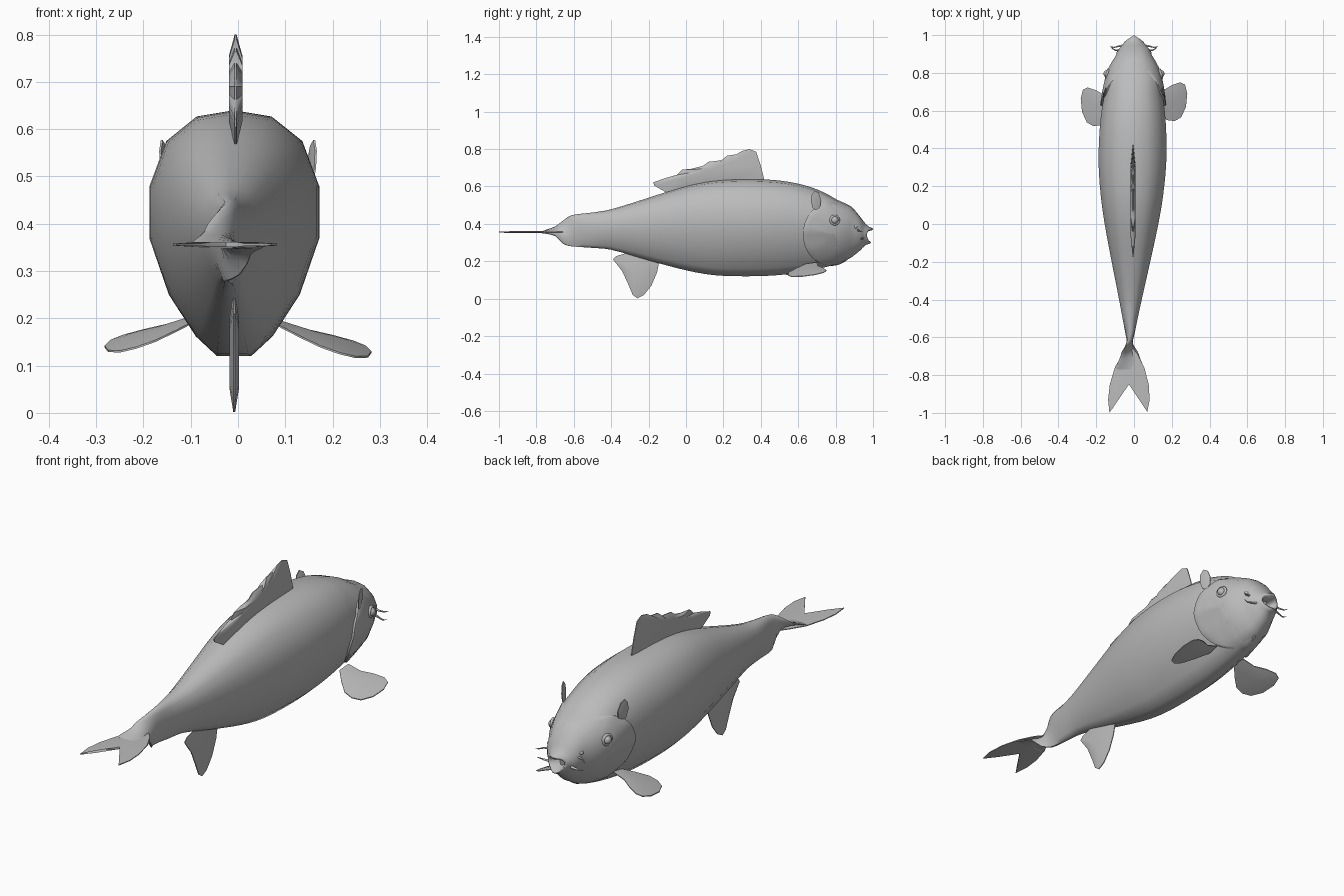
import bpy, bmesh, math
from mathutils import Vector

if "Cube" in bpy.data.objects:
    bpy.data.objects.remove(bpy.data.objects["Cube"])

grey = bpy.data.materials.new("fish_grey")
grey.diffuse_color = (0.5, 0.5, 0.5, 1)
grey.use_nodes = True
grey.node_tree.nodes["Principled BSDF"].inputs["Base Color"].default_value = grey.diffuse_color


def finish(name, verts, faces, angle=60):
    me = bpy.data.meshes.new(name)
    me.from_pydata([tuple(v) for v in verts], [], faces)
    bm = bmesh.new()
    bm.from_mesh(me)
    bmesh.ops.recalc_face_normals(bm, faces=bm.faces)
    bm.to_mesh(me)
    bm.free()
    me.materials.append(grey)
    ob = bpy.data.objects.new(name, me)
    bpy.context.collection.objects.link(ob)
    bpy.ops.object.select_all(action='DESELECT')
    ob.select_set(True)
    bpy.context.view_layer.objects.active = ob
    bpy.ops.object.shade_smooth_by_angle(angle=math.radians(angle))
    return ob


def loft(name, rings, angle=60):
    n = len(rings[0])
    faces = [(i * n + j, i * n + (j + 1) % n, (i + 1) * n + (j + 1) % n, (i + 1) * n + j)
             for i in range(len(rings) - 1) for j in range(n)]
    faces += [tuple(range(n)), tuple(range((len(rings) - 1) * n, len(rings) * n))]
    return finish(name, [v for r in rings for v in r], faces, angle)


# Body stations: y, bottom z, top z, half width, twist in degrees
STATIONS = [
    (-0.77, 0.275, 0.435, 0.006, 90), (-0.70, 0.305, 0.415, 0.010, 65),
    (-0.655, 0.288, 0.425, 0.013, 22), (-0.61, 0.28, 0.447, 0.018, 0),
    (-0.50, 0.272, 0.461, 0.040, 0), (-0.40, 0.262, 0.478, 0.060, 0),
    (-0.20, 0.205, 0.54, 0.102, 0), (0.0, 0.152, 0.603, 0.142, 0),
    (0.15, 0.126, 0.632, 0.165, 0), (0.32, 0.12, 0.64, 0.179, 0),
    (0.48, 0.125, 0.634, 0.177, 0), (0.60, 0.14, 0.615, 0.167, 0),
    (0.68, 0.154, 0.592, 0.155, 0), (0.75, 0.17, 0.562, 0.149, 0),
    (0.81, 0.187, 0.528, 0.14, 0), (0.86, 0.207, 0.506, 0.116, 0),
    (0.89, 0.225, 0.487, 0.097, 0), (0.93, 0.257, 0.44, 0.078, 0),
    (0.965, 0.285, 0.395, 0.063, 0), (0.995, 0.295, 0.377, 0.05, 0)]
# Half cross-section: width fraction, height fraction
SECTION = [(0, 1), (0.44, 0.975), (0.8, 0.875), (1, 0.69), (1, 0.48),
           (0.77, 0.25), (0.45, 0.08), (0.2, 0)]


def station(y):
    """Smoothly interpolated station values at y."""
    i = max(k for k in range(len(STATIONS) - 1) if STATIONS[k][0] <= y or k == 0)
    p = [STATIONS[min(max(k, 0), len(STATIONS) - 1)] for k in range(i - 1, i + 3)]
    t = min(1, max(0, (y - p[1][0]) / (p[2][0] - p[1][0])))
    out = []
    for c in range(1, 5):
        h = p[2][0] - p[1][0]
        m = [(p[k + 1][c] - p[k - 1][c]) / (p[k + 1][0] - p[k - 1][0]) * h for k in (1, 2)]
        out.append((2*t**3 - 3*t*t + 1) * p[1][c] + (t**3 - 2*t*t + t) * m[0]
                   + (3*t*t - 2*t**3) * p[2][c] + (t**3 - t*t) * m[1])
    return out


def middle(y):
    return -0.022 * min(1, max(0, (0.9 - y) / 1.5))


def ring(y, scale=1.0, shift=0.0):
    zb, zt, hw, tw = station(y)
    zc, a = (zb + zt) / 2, math.radians(tw)
    half = SECTION + [(-u, v) for u, v in reversed(SECTION[1:])]
    pull = 0.03 * max(0, min(1, (y - 0.93) / 0.06))     # mouth corners sit further back
    pts = []
    for u, v in half:
        x, z = u * hw * scale, (zb + (zt - zb) * v - zc) * scale
        pts.append((middle(y) + x * math.cos(a) - z * math.sin(a),
                    y + shift - pull * abs(u) + 0.005 * (v - 1) * pull / 0.03,
                    zc + x * math.sin(a) + z * math.cos(a)))
    return pts


def side_width(y, z):
    """Half width of the body at a given y and z."""
    zb, zt, hw, _ = station(y)
    v = (z - zb) / (zt - zb)
    for (u0, v0), (u1, v1) in zip(SECTION, SECTION[1:]):
        if v1 <= v <= v0:
            return hw * (u0 + (u1 - u0) * (v0 - v) / (v0 - v1))
    return 0.0


# Body, ending in an open mouth that turns inward
ys = []
for s, e in zip(STATIONS, STATIONS[1:]):
    n = 3 if e[0] - s[0] > 0.06 else 2
    ys += [s[0] + (e[0] - s[0]) * k / n for k in range(n)]
rings = [ring(y) for y in ys] + [ring(0.995, 1.0, 0.002), ring(0.995, 0.9, 0.005),
                                 ring(0.995, 0.72, 0.0), ring(0.995, 0.5, -0.05)]
loft("body", rings)


# Fins: a flat outline swelling to a lens in the middle
def fin(name, outline, thick, place, core=0.6):
    n = len(outline)
    c = sum((Vector(p) for p in outline), Vector((0, 0))) / n
    verts = [place(p[0], p[1], s * 0.002) for s in (1, -1) for p in outline]
    for s in (1, -1):
        for p in outline:
            q = c + (Vector(p) - c) * core
            verts.append(place(q.x, q.y, s * thick))
    verts += [place(c.x, c.y, thick), place(c.x, c.y, -thick)]
    faces = []
    for j in range(n):
        k = (j + 1) % n
        faces.append((j, k, n + k, n + j))
        for s in (0, 1):
            faces.append((s*n + j, s*n + k, (2 + s)*n + k, (2 + s)*n + j))
            faces.append(((2 + s)*n + j, (2 + s)*n + k, 4*n + s))
    return finish(name, verts, faces, 40)


fin("dorsal_fin",
    [(-0.10, 0.565), (-0.17, 0.605), (-0.175, 0.622), (-0.11, 0.645), (-0.05, 0.662),
     (-0.02, 0.69), (0.03, 0.695), (0.09, 0.71), (0.12, 0.732), (0.19, 0.74),
     (0.22, 0.765), (0.27, 0.772), (0.30, 0.79), (0.34, 0.80), (0.375, 0.785),
     (0.40, 0.71), (0.42, 0.63), (0.30, 0.62), (0.10, 0.60)],
    0.014, lambda y, z, t: (-0.005 + t, y, z))
fin("anal_fin",
    [(-0.39, 0.21), (-0.375, 0.227), (-0.30, 0.25), (-0.14, 0.215), (-0.155, 0.14),
     (-0.185, 0.07), (-0.225, 0.02), (-0.26, 0.002), (-0.285, 0.02), (-0.31, 0.08),
     (-0.34, 0.145)],
    0.010, lambda y, z, t: (-0.008 + t, y, z))
fin("tail_fin",
    [(-0.022, -0.64), (-0.06, -0.69), (-0.10, -0.755), (-0.128, -0.85), (-0.137, -0.93),
     (-0.13, -1.0), (-0.115, -0.95), (-0.08, -0.895), (-0.025, -0.85), (0.015, -0.875),
     (0.05, -0.92), (0.07, -0.995), (0.083, -0.93), (0.078, -0.85), (0.055, -0.76),
     (0.02, -0.69)],
    0.005, lambda x, y, t: (x, y, 0.356 + t))

# Barbel paths per side: x, y, z
BARBELS = [[(0.07, 0.92, 0.37), (0.10, 0.92, 0.365), (0.118, 0.932, 0.36), (0.128, 0.945, 0.362)],
           [(0.06, 0.945, 0.325), (0.085, 0.94, 0.32), (0.105, 0.935, 0.318), (0.125, 0.94, 0.322)]]

for side, s in (("left", -1), ("right", 1)):
    dy, dz = (-0.027, 0.012) if s < 0 else (0, 0)
    # Pectoral fin, sloping out and down, trailing edge lowered
    fin(side + "_pectoral_fin",
        [(0.085, 0.64), (0.09, 0.70), (0.15, 0.705), (0.20, 0.735), (0.245, 0.75),
         (0.27, 0.738), (0.282, 0.69), (0.275, 0.62), (0.25, 0.565), (0.215, 0.545),
         (0.175, 0.55), (0.13, 0.59)],
        0.006, lambda x, y, t: (s * x, y + dy, 0.19 + dz - 0.33 * (x - 0.09)
                                + 0.17 * (y - 0.68) + t))
    # Small leaf fin behind the head
    fin(side + "_leaf_fin",
        [(0.70, 0.47), (0.677, 0.485), (0.668, 0.52), (0.672, 0.555), (0.69, 0.577),
         (0.71, 0.565), (0.722, 0.53), (0.718, 0.495)],
        0.004, lambda y, z, t: (s * (0.152 + 0.3 * (0.70 - y) + 0.08 * (z - 0.5) + t), y, z))
    # Gill cover: raised along its rear rim, melting into the cheek in front
    verts, N = [], 40
    for r, lift in ((0.02, 1), (0.35, 1), (0.6, 1), (0.8, 1), (0.95, 1), (1.0, 0.8), (1.0, -0.6)):
        for k in range(N):
            a = 2 * math.pi * k / N
            y, z = 0.775 + 0.15 * r * math.cos(a), 0.345 + 0.17 * r * math.sin(a)
            rear = max(0, min(1, 0.45 - math.cos(a) * r))
            verts.append((s * (side_width(y, z) - 0.003 + 0.016 * rear * lift) + middle(y), y, z))
    loft(side + "_gill_cover", [verts[i * N:(i + 1) * N] for i in range(7)], 50)
    # Eye with a raised lid ring
    ex = s * (side_width(0.795, 0.42) - 0.002)
    bpy.ops.mesh.primitive_uv_sphere_add(segments=16, ring_count=10, radius=0.02,
                                         location=(ex, 0.795, 0.42))
    eye = bpy.context.object
    eye.name = side + "_eye"
    bpy.ops.mesh.primitive_torus_add(major_segments=20, minor_segments=8, major_radius=0.022,
                                     minor_radius=0.007, location=(ex, 0.795, 0.42),
                                     rotation=(0, math.pi / 2, s * 0.25))
    lid = bpy.context.object
    lid.name = side + "_eyelid"
    # Nostril bump
    bpy.ops.mesh.primitive_uv_sphere_add(segments=10, ring_count=6, radius=0.012,
                                         location=(s * 0.082, 0.905, 0.385))
    nostril = bpy.context.object
    nostril.name = side + "_nostril"
    for ob in (eye, lid, nostril):
        ob.data.materials.append(grey)
        bpy.ops.object.select_all(action='DESELECT')
        ob.select_set(True)
        bpy.context.view_layer.objects.active = ob
        bpy.ops.object.shade_smooth()
    # Barbels
    for name, path in zip(("upper", "lower"), BARBELS):
        tube = [[(s * x, y + r * math.cos(a), z + r * math.sin(a))
                 for a in [k * math.pi / 3 for k in range(6)]]
                for (x, y, z), r in zip(path, (0.006, 0.004, 0.003, 0.001))]
        loft(side + "_" + name + "_barbel", tube)
